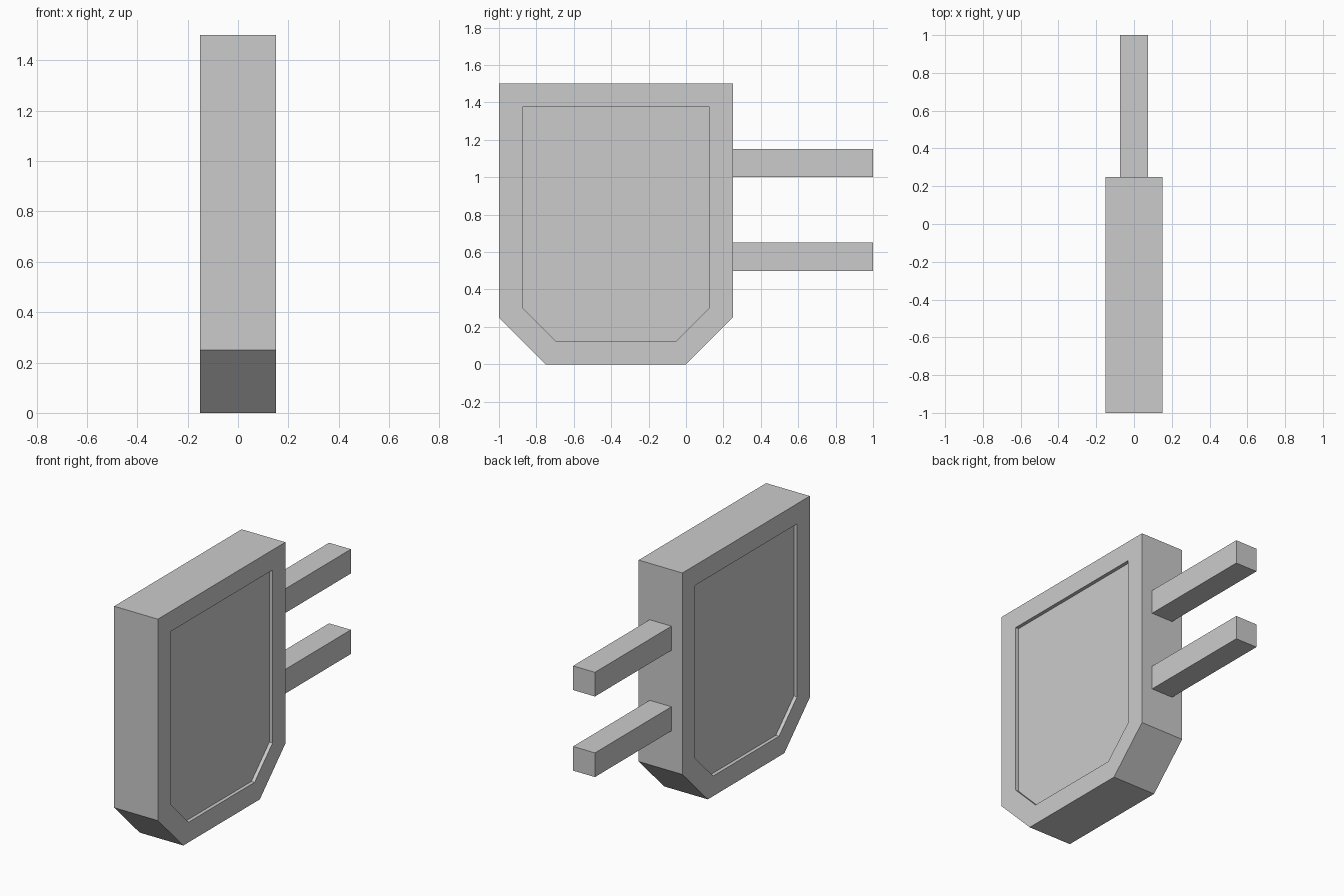
import bpy, bmesh
from mathutils import Vector

if "Cube" in bpy.data.objects:
    bpy.data.objects.remove(bpy.data.objects["Cube"])

HALF_X, BORDER, RECESS = 0.15, 0.125, 0.022


def finish(bm, name):
    bmesh.ops.recalc_face_normals(bm, faces=bm.faces)
    mesh = bpy.data.meshes.new(name)
    bm.to_mesh(mesh)
    bm.free()
    obj = bpy.data.objects.new(name, mesh)
    bpy.context.collection.objects.link(obj)
    return obj


# Chamfered slab: extruded side profile (y, z)
profile = [(-1, 1.5), (-1, 0.25), (-0.75, 0), (0, 0), (0.25, 0.25), (0.25, 1.5)]
bm = bmesh.new()
base = bm.faces.new([bm.verts.new((-HALF_X, y, z)) for y, z in profile])
geom = bmesh.ops.extrude_face_region(bm, geom=[base], use_keep_orig=True)["geom"]
bmesh.ops.translate(bm, vec=(2 * HALF_X, 0, 0),
                    verts=[g for g in geom if isinstance(g, bmesh.types.BMVert)])
bmesh.ops.recalc_face_normals(bm, faces=bm.faces)

# Sunken panel on both broad sides
panels = [f for f in bm.faces if abs(f.normal.x) > 0.9]
bmesh.ops.inset_individual(bm, faces=panels, thickness=BORDER, use_even_offset=True)
for panel in panels:
    inward = Vector((-RECESS if panel.calc_center_median().x > 0 else RECESS, 0, 0))
    floor = bmesh.ops.extrude_discrete_faces(bm, faces=[panel])["faces"][0]
    bmesh.ops.translate(bm, vec=inward, verts=floor.verts)
finish(bm, "body_slab")


# Two square prongs out of the back edge
for name, z in (("lower_prong", 0.575), ("upper_prong", 1.075)):
    bm = bmesh.new()
    bmesh.ops.create_cube(bm, size=1)
    bmesh.ops.scale(bm, vec=(0.15, 0.75, 0.15), verts=bm.verts)
    bmesh.ops.translate(bm, vec=(0, 0.625, z), verts=bm.verts)
    finish(bm, name)
